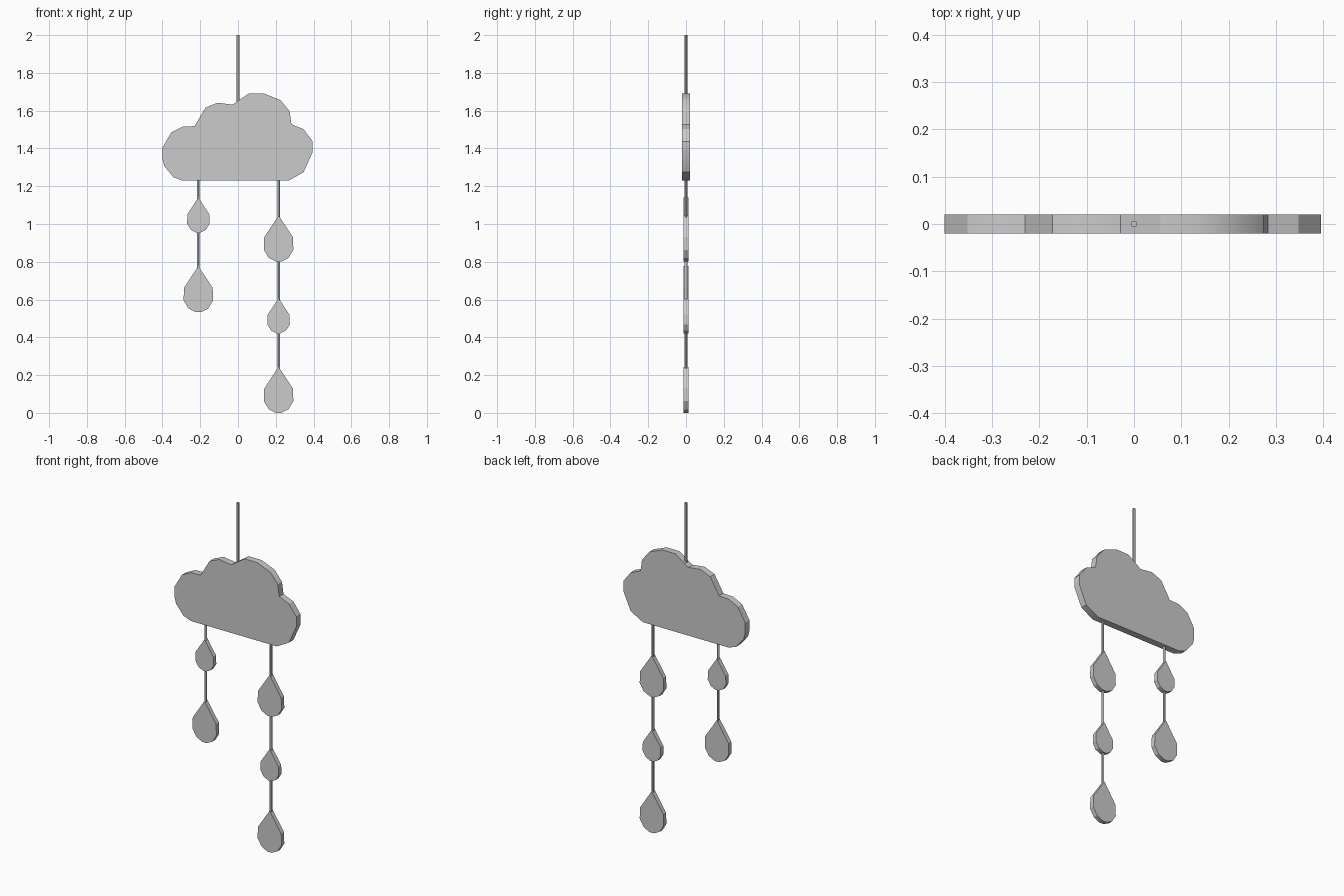
import bpy, bmesh, math

if "Cube" in bpy.data.objects:
    bpy.data.objects.remove(bpy.data.objects["Cube"])

grey = bpy.data.materials.new("soft grey")
grey.diffuse_color = (0.6, 0.6, 0.6, 1)
grey.use_nodes = True
grey.node_tree.nodes["Principled BSDF"].inputs["Base Color"].default_value = grey.diffuse_color


def finish(obj):
    obj.data.materials.append(grey)
    bpy.ops.object.select_all(action='DESELECT')
    obj.select_set(True)
    bpy.context.view_layer.objects.active = obj
    bpy.ops.object.shade_smooth_by_angle(angle=math.radians(30))


def plate(name, outline, half_depth):
    """Extrude an x-z outline along y."""
    bm = bmesh.new()
    face = bm.faces.new([bm.verts.new((x, -half_depth, z)) for x, z in outline])
    new = bmesh.ops.extrude_face_region(bm, geom=[face])["geom"]
    verts = [v for v in new if isinstance(v, bmesh.types.BMVert)]
    bmesh.ops.translate(bm, verts=verts, vec=(0, 2 * half_depth, 0))
    bmesh.ops.recalc_face_normals(bm, faces=bm.faces)
    mesh = bpy.data.meshes.new(name)
    bm.to_mesh(mesh)
    bm.free()
    obj = bpy.data.objects.new(name, mesh)
    bpy.context.collection.objects.link(obj)
    finish(obj)


def string(name, x, top, bottom):
    bpy.ops.mesh.primitive_cylinder_add(
        vertices=12, radius=0.007, depth=top - bottom,
        location=(x, 0, (top + bottom) / 2))
    bpy.context.object.name = name
    finish(bpy.context.object)


# Cloud
cloud = [(-.40, 1.405), (-.352, 1.486), (-.294, 1.515), (-.23, 1.518),
         (-.172, 1.616), (-.108, 1.642), (-.029, 1.632), (.056, 1.69),
         (.14, 1.69), (.225, 1.656), (.273, 1.597), (.283, 1.528),
         (.347, 1.502), (.395, 1.438), (.395, 1.38), (.347, 1.274),
         (.268, 1.23), (-.294, 1.23), (-.342, 1.248), (-.39, 1.306),
         (-.40, 1.343)]
plate("cloud", cloud, 0.02)

# Hanging string
string("hanging_string", 0, 2.0, 1.64)

# Raindrops on their strings: (x, [(tip height, scale), ...])
right_side = [(.076, -.115), (.078, -.182), (.052, -.225), (.014, -.244)]
drop = [(0, 0)] + right_side + [(-x, z) for x, z in reversed(right_side)]
columns = {"left": (-.21, [(1.14, .76), (.777, 1)]),
           "right": (.215, [(1.045, 1), (.607, .76), (.244, 1)])}
for side, (x, drops) in columns.items():
    start = 1.235
    for i, (tip, s) in enumerate(drops, 1):
        plate(f"{side}_raindrop_{i}", [(x + a * s, tip + b * s) for a, b in drop], 0.013)
        string(f"{side}_string_{i}", x, start, tip - 0.02)
        start = tip - 0.24 * s
